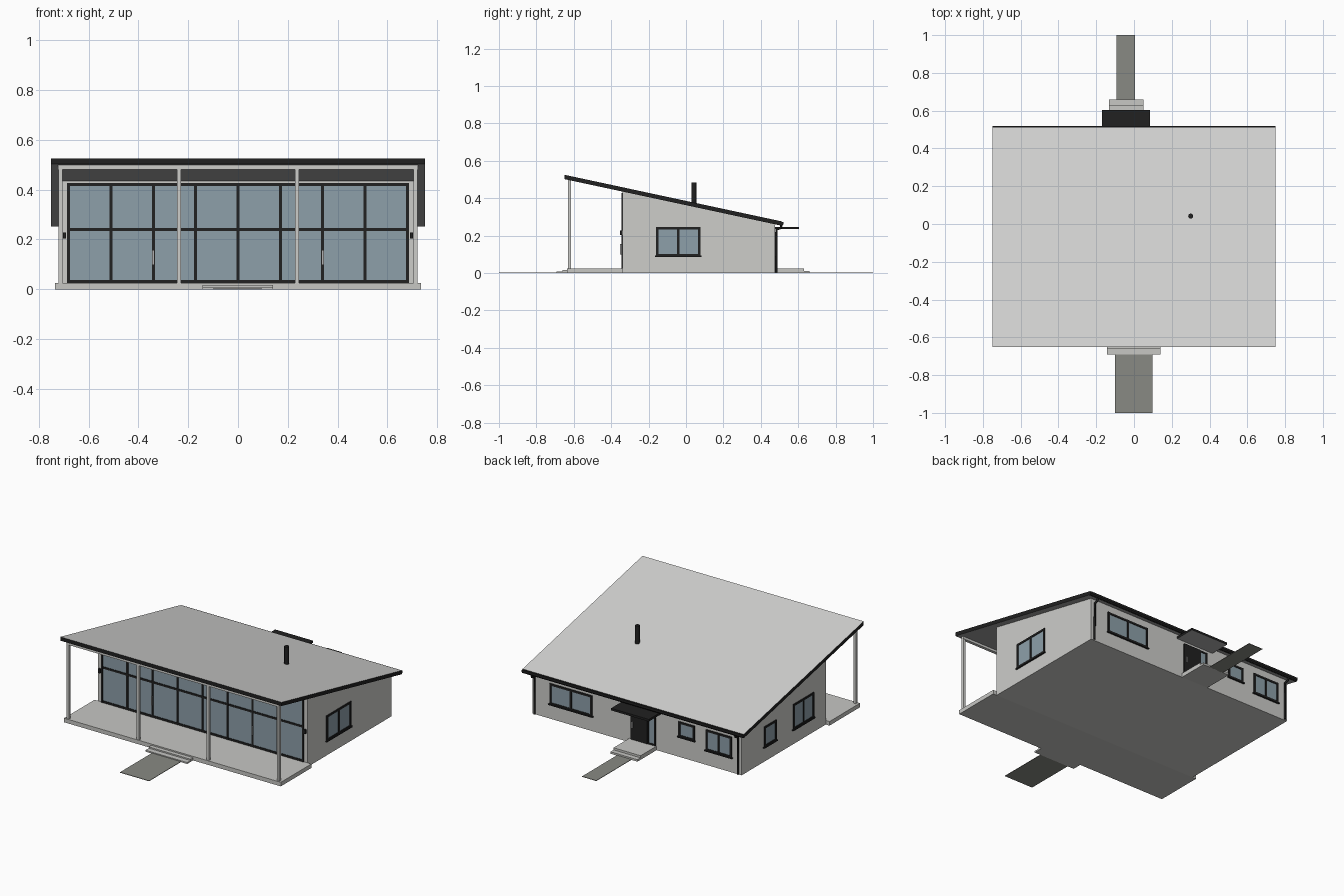
import bpy, bmesh, math
from mathutils import Vector, Matrix

cube = bpy.data.objects.get("Cube")
if cube:
    bpy.data.objects.remove(cube, do_unlink=True)


def material(name, r, g, b):
    m = bpy.data.materials.new(name)
    m.use_nodes = True
    m.diffuse_color = (r, g, b, 1)
    m.node_tree.nodes["Principled BSDF"].inputs["Base Color"].default_value = (r, g, b, 1)
    return m


WALL = material("pale wall", .61, .61, .59)
DECK = material("light concrete", .57, .57, .55)
ROOF = material("light roof", .66, .66, .65)
SOFFIT = material("grey soffit", .42, .42, .42)
DARK = material("black trim", .015, .015, .015)
GLASS = material("blue grey glass", .27, .35, .40)
PATH = material("grey paving", .25, .255, .23)
METAL = material("pale metal", .45, .45, .45)


def finish(name, bm, mats):
    bmesh.ops.recalc_face_normals(bm, faces=bm.faces)
    mesh = bpy.data.meshes.new(name)
    bm.to_mesh(mesh)
    bm.free()
    for m in mats:
        mesh.materials.append(m)
    ob = bpy.data.objects.new(name, mesh)
    bpy.context.collection.objects.link(ob)
    return ob


def add_box(bm, lo, hi, index=0):
    lo, hi = Vector(lo), Vector(hi)
    size = hi - lo
    mat = Matrix.Translation((lo + hi) / 2) @ Matrix.Diagonal((*size, 1))
    verts = bmesh.ops.create_cube(bm, size=1, matrix=mat)["verts"]
    for f in {f for v in verts for f in v.link_faces}:
        f.material_index = index


def box(name, lo, hi, mat):
    bm = bmesh.new()
    add_box(bm, lo, hi)
    return finish(name, bm, [mat])


def prism(name, profile, half, mats):
    """Extrude a (y, z) profile along x."""
    bm = bmesh.new()
    face = bm.faces.new([bm.verts.new((-half, y, z)) for y, z in profile])
    new = bmesh.ops.extrude_face_region(bm, geom=[face])["geom"]
    bmesh.ops.translate(bm, vec=(2 * half, 0, 0),
                        verts=[v for v in new if isinstance(v, bmesh.types.BMVert)])
    return finish(name, bm, mats)


def underside_soffit(ob, top=0, side=1, under=2):
    for p in ob.data.polygons:
        p.material_index = top if p.normal.z > .5 else under if p.normal.z < -.5 else side


def pipe(name, points, radius, mat):
    curve = bpy.data.curves.new(name, "CURVE")
    curve.dimensions = "3D"
    curve.bevel_depth = radius
    curve.bevel_resolution = 2
    curve.use_fill_caps = True
    curve.materials.append(mat)
    s = curve.splines.new("POLY")
    s.points.add(len(points) - 1)
    for p, co in zip(s.points, points):
        p.co = (*co, 1)
    ob = bpy.data.objects.new(name, curve)
    bpy.context.collection.objects.link(ob)


HX, FRONT, BACK = .71, -.34, .475
WALLS = {"front": ("y", FRONT, -1), "back": ("y", BACK, 1),
         "left": ("x", HX, 1), "right": ("x", -HX, -1)}


def window(name, wall, a, b, z0, z1, mullions=(), transoms=(), sill=True, w=.012):
    """Glass plate with frame bars, on one of the four walls."""
    axis, base, out = WALLS[wall]
    bm = bmesh.new()

    def part(u0, u1, v0, v1, depth, index):
        d = sorted((base - .004 * out, base + depth * out))
        if axis == "y":
            add_box(bm, (u0, d[0], v0), (u1, d[1], v1), index)
        else:
            add_box(bm, (d[0], u0, v0), (d[1], u1, v1), index)

    part(a + w / 2, b - w / 2, z0 + w / 2, z1 - w / 2, .002, 0)
    for u in (a + w / 2, b - w / 2, *mullions):
        part(u - w / 2, u + w / 2, z0, z1, .006, 1)
    for v in (z0 + w / 2, z1 - w / 2, *transoms):
        part(a, b, v - w / 2, v + w / 2, .0055, 1)
    if sill:
        part(a - .006, b + .006, z0 - .004, z0 + .003, .01, 1)
    finish(name, bm, [GLASS, DARK])


# House body under the single-pitch roof
def roof_z(y):
    return .525 - .2145 * (y + .65)


prism("house_walls", [(FRONT, 0), (BACK, 0), (BACK, roof_z(BACK) - .018),
                      (FRONT, roof_z(FRONT) - .018)], HX, [WALL])
Y0, Y1, T = -.65, .512, .023
roof = prism("roof", [(Y0, roof_z(Y0) - T), (Y1, roof_z(Y1) - T),
                      (Y1, roof_z(Y1)), (Y0, roof_z(Y0))], .75, [ROOF, DARK, SOFFIT])
underside_soffit(roof)

# Veranda
box("veranda_deck", (-.735, -.635, 0), (.735, FRONT, .025), DECK)
box("veranda_beam", (-.722, -.632, .48), (.722, -.614, .504), WALL)
for i, x in enumerate((-.713, -.237, .237, .713)):
    box(f"veranda_post_{i + 1}", (x - .008, -.631, .025), (x + .008, -.615, .49), WALL)

# Entrance steps and paths
box("front_upper_step", (-.143, -.66, 0), (.14, -.63, .017), DECK)
box("front_lower_step", (-.143, -.692, 0), (.14, -.65, .009), DECK)
box("front_path", (-.1, -1, 0), (.097, -.69, .003), PATH)
box("back_landing", (-.133, BACK, 0), (.05, .63, .025), DECK)
box("back_step", (-.133, .62, 0), (.05, .66, .012), DECK)
box("back_path", (-.092, .655, 0), (.005, 1, .003), PATH)

# Glazed front
window("front_glazing", "front", -.687, .687, .025, .427,
       [.17 * i for i in range(-3, 4)], [.24], sill=False)
for i, s in enumerate((-1, 1)):
    box(f"sliding_door_handle_{i + 1}", (s * .34 - .003, -.352, .1),
        (s * .34 + .003, -.345, .155), METAL)
    box(f"wall_lamp_{i + 1}", (s * .697 - .006, -.352, .203),
        (s * .697 + .006, FRONT, .228), DARK)

# Side and back windows
window("left_window", "left", -.16, .077, .09, .245, [-.042])
window("right_large_window", "right", -.22, -.02, .09, .245, [-.12])
window("right_small_window", "right", .143, .26, .09, .215)
window("back_wide_window", "back", .302, .59, .09, .218, [.446])
window("back_small_window", "back", -.392, -.284, .125, .218)
window("back_bedroom_window", "back", -.644, -.468, .09, .218, [-.556])

# Back door with side light and canopy
box("back_door", (-.075, BACK, .025), (.038, BACK + .008, .218), DARK)
window("door_side_light", "back", -.128, -.073, .025, .218, sill=False, w=.009)
box("back_door_handle", (.02, BACK + .008, .1), (.026, BACK + .014, .135), METAL)
canopy = box("door_canopy", (-.17, BACK, .234), (.086, .603, .247), DARK)
for m in (DARK, SOFFIT):
    canopy.data.materials.append(m)
underside_soffit(canopy)

# Gutter and downpipes
prism("gutter", [(.5, .273), (.52, .273), (.52, .26), (.515, .253), (.505, .253), (.5, .26)],
      .75, [DARK])
for i, s in enumerate((-1, 1)):
    x = s * .69
    pipe(f"downpipe_{i + 1}", [(x, .51, .256), (x, .507, .24), (x, .484, .232), (x, .482, .003)],
         .006, DARK)

# Flue
bm = bmesh.new()
bmesh.ops.create_cone(bm, cap_ends=True, segments=24, radius1=.013, radius2=.013, depth=.14,
                      matrix=Matrix.Translation((.3, .042, .415)))
flue = finish("flue_pipe", bm, [DARK])
bpy.context.view_layer.objects.active = flue
flue.select_set(True)
bpy.ops.object.shade_smooth_by_angle(angle=math.radians(40))
